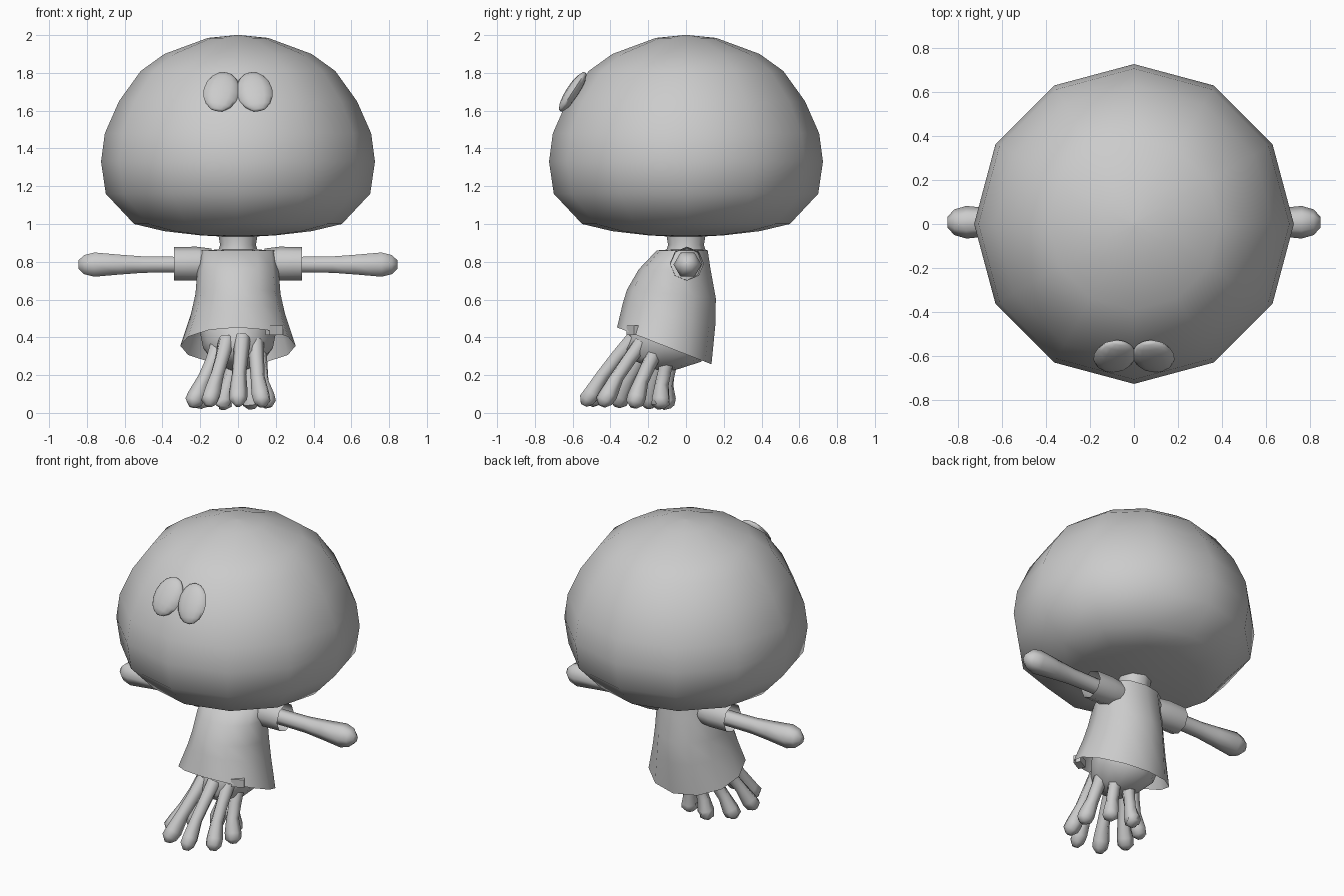
import bpy, bmesh, math
from mathutils import Vector, Matrix

old = bpy.data.objects.get("Cube")
if old:
    bpy.data.objects.remove(old)

grey = bpy.data.materials.new("plain_grey")
grey.use_nodes = True
colour = (0.6, 0.6, 0.6, 1)
grey.diffuse_color = colour
grey.node_tree.nodes["Principled BSDF"].inputs["Base Color"].default_value = colour


def finish(name, bm, angle=60):
    bmesh.ops.recalc_face_normals(bm, faces=bm.faces)
    mesh = bpy.data.meshes.new(name)
    bm.to_mesh(mesh)
    bm.free()
    mesh.materials.append(grey)
    mesh.shade_smooth()
    mesh.set_sharp_from_angle(angle=math.radians(angle))
    obj = bpy.data.objects.new(name, mesh)
    bpy.context.collection.objects.link(obj)
    return obj


def loft(name, rings, start_cap=True, end_cap=True, angle=60):
    bm = bmesh.new()
    loops = [[bm.verts.new(p) for p in ring] for ring in rings]
    for a, b in zip(loops, loops[1:]):
        n = len(a)
        for i in range(n):
            j = (i + 1) % n
            bm.faces.new((a[i], a[j], b[j], b[i]))
    if start_cap:
        bm.faces.new(loops[0])
    if end_cap:
        bm.faces.new(loops[-1])
    return finish(name, bm, angle)


def level_ring(y, z, rx, ry, slope=0, n=12):
    # Horizontal ellipse that can lean forward or back
    angles = [math.tau * i / n for i in range(n)]
    return [Vector((rx * math.cos(a), y + ry * math.sin(a),
                    z + slope * ry * math.sin(a))) for a in angles]


def tube(name, path, radii, sides=6, caps=True):
    path = [Vector(p) for p in path]
    rings = []
    for i, p in enumerate(path):
        along = path[min(i + 1, len(path) - 1)] - path[max(i - 1, 0)]
        turn = along.to_track_quat('Z', 'Y')
        ring = []
        for k in range(sides):
            a = math.tau * k / sides
            ring.append(p + turn @ Vector((math.cos(a), math.sin(a), 0)) * radii[i])
        rings.append(ring)
    return loft(name, rings, caps, caps)


# Big domed head
head_profile = [(0.02, 0.93), (0.2, 0.94), (0.39, 0.962), (0.55, 1.0), (0.7, 1.16),
                (0.725, 1.33), (0.705, 1.48), (0.63, 1.65), (0.515, 1.81),
                (0.39, 1.9), (0.16, 1.985), (0.01, 2.0)]
loft("head", [level_ring(0, z, r, r) for r, z in head_profile])

# Neck
loft("neck", [level_ring(0, z, r, r, n=8)
              for r, z in [(0.11, 0.84), (0.095, 0.89), (0.105, 0.95)]])

# Loose shirt with a sloping, open hem
shirt = [(0.0, 0.865, 0.1, 0.09, 0), (-0.02, 0.86, 0.2, 0.135, 0),
         (-0.06, 0.76, 0.215, 0.19, 0), (-0.077, 0.63, 0.225, 0.235, -0.1),
         (-0.09, 0.52, 0.25, 0.245, -0.24), (-0.115, 0.355, 0.305, 0.25, -0.39)]
loft("shirt", [level_ring(*r) for r in shirt], False, False)

# Small tag on the shirt hem
bm = bmesh.new()
bmesh.ops.create_cube(bm, size=1)
bm.transform(Matrix.Translation((0.192, -0.275, 0.437))
             @ Matrix.Rotation(0.5, 4, 'Z') @ Matrix.Diagonal((0.08, 0.045, 0.05, 1)))
finish("hem_tag", bm, 30)

# Sleeves, arms and eyes, one per side
for side, label in [(1, "left"), (-1, "right")]:
    tube(label + "_sleeve",
         [(side * x, 0.005, 0.79) for x in (0.14, 0.22, 0.34)],
         [0.08, 0.09, 0.088], 8, False)
    tube(label + "_arm",
         [(side * x, 0.008, 0.785) for x in (0.2, 0.34, 0.5, 0.62, 0.76, 0.815, 0.845)],
         [0.05, 0.048, 0.05, 0.06, 0.074, 0.058, 0.025], 6)

    bm = bmesh.new()
    bmesh.ops.create_uvsphere(bm, u_segments=12, v_segments=8, radius=1)
    bm.transform(Matrix.Translation((side * 0.088, -0.6, 1.7))
                 @ Matrix.Rotation(-math.radians(33), 4, 'X')
                 @ Matrix.Rotation(-side * 0.2, 4, 'Y')
                 @ Matrix.Diagonal((0.095, 0.035, 0.125, 1)))
    finish(label + "_eye", bm)

# Lower body under the shirt
body = [(-0.06, 0.5, 0.17, 0.17, -0.35), (-0.08, 0.42, 0.2, 0.195, -0.39),
        (-0.11, 0.345, 0.185, 0.19, -0.39), (-0.19, 0.285, 0.13, 0.14, -0.4),
        (-0.21, 0.25, 0.07, 0.07, -0.4)]
loft("lower_body", [level_ring(*r) for r in body])

# Eight legs fanning forward, swelling near the tips
for k in range(8):
    a = math.tau * k / 8 + 0.2
    c, s = math.cos(a), math.sin(a)
    path = [(0.11 * c, -0.18 + 0.1 * s, 0.345 - 0.05 * s),
            (-0.01 + 0.13 * c, -0.225 + 0.135 * s, 0.26 - 0.045 * s),
            (-0.025 + 0.155 * c, -0.27 + 0.17 * s, 0.175 - 0.03 * s),
            (-0.035 + 0.185 * c, -0.3 + 0.2 * s, 0.09 - 0.015 * s),
            (-0.04 + 0.2 * c, -0.315 + 0.215 * s, 0.055 - 0.015 * s),
            (-0.04 + 0.205 * c, -0.32 + 0.225 * s, 0.03 - 0.01 * s)]
    tube(f"leg_{k + 1}", path, [0.045, 0.04, 0.038, 0.05, 0.048, 0.02])
